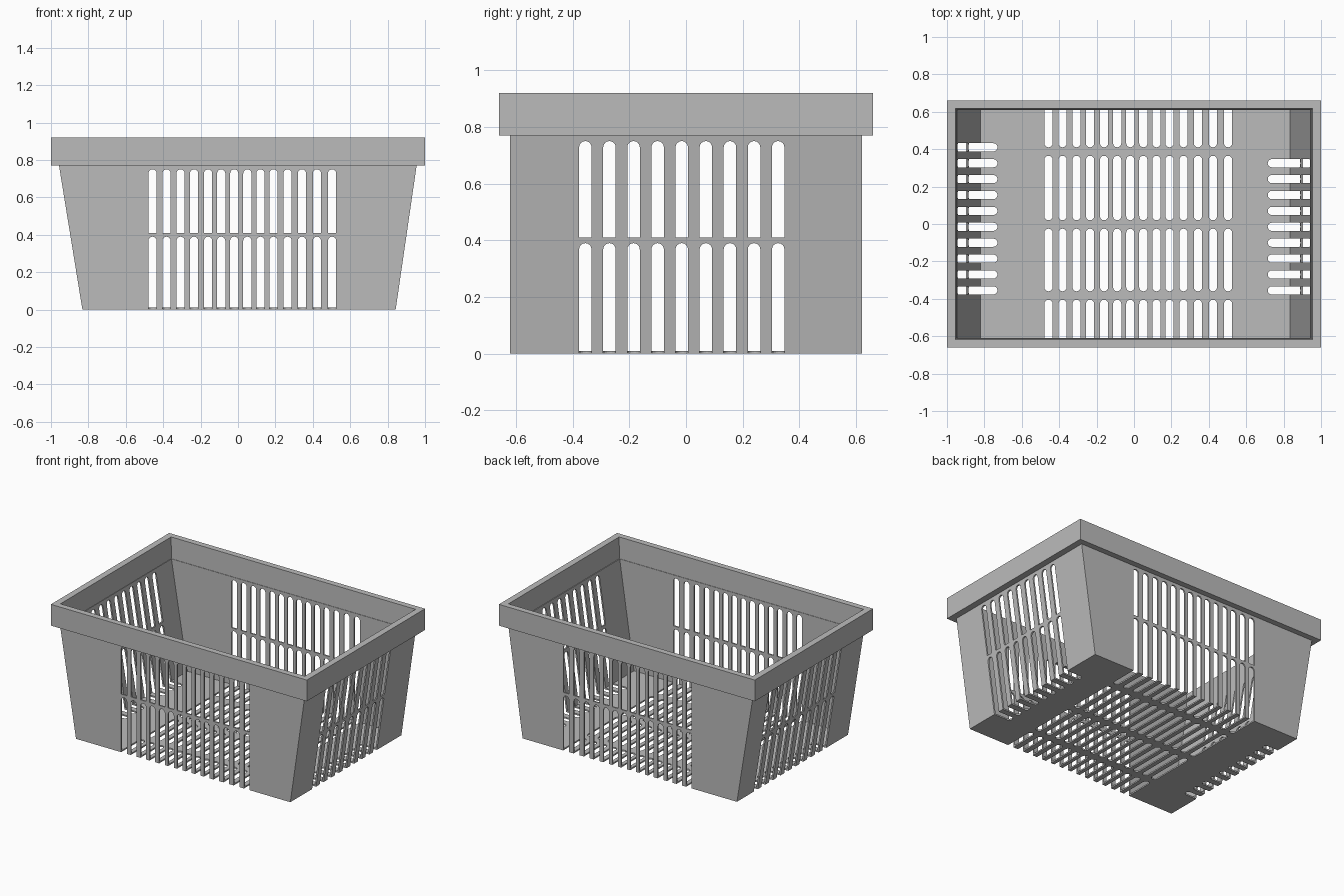
import bpy, bmesh, math
from mathutils import Vector

if "Cube" in bpy.data.objects:
    bpy.data.objects.remove(bpy.data.objects["Cube"])

grey = bpy.data.materials.new("grey plastic")
grey.use_nodes = True
grey.diffuse_color = (0.5, 0.5, 0.5, 1)
grey.node_tree.nodes["Principled BSDF"].inputs["Base Color"].default_value = (0.5, 0.5, 0.5, 1)

T = 0.01          # wall thickness
TOP = 0.77        # height where the walls meet the rim
SLOT = 0.044      # slot width


def make_object(name, bm):
    bmesh.ops.recalc_face_normals(bm, faces=bm.faces[:])
    mesh = bpy.data.meshes.new(name)
    bm.to_mesh(mesh)
    bm.free()
    mesh.materials.append(grey)
    obj = bpy.data.objects.new(name, mesh)
    bpy.context.collection.objects.link(obj)
    return obj


def loft(name, rings, closed):
    """Skin rectangles given as (x min, x max, half depth, z)."""
    bm = bmesh.new()
    loops = [[bm.verts.new(p) for p in
              ((a, -d, z), (b, -d, z), (b, d, z), (a, d, z))]
             for a, b, d, z in rings]
    pairs = list(zip(loops, loops[1:]))
    if closed:
        pairs.append((loops[-1], loops[0]))
    else:
        bm.faces.new(loops[0])
        bm.faces.new(loops[-1])
    for low, high in pairs:
        for i in range(4):
            j = (i + 1) % 4
            bm.faces.new((low[i], low[j], high[j], high[i]))
    return make_object(name, bm)


def slot(bm, centre, start, end, place, near, far, round_start=False):
    """Prism of a slot outline; place(u, v, w) maps width, length, depth to space."""
    r = SLOT / 2
    steps = [math.pi * i / 8 for i in range(9)]
    outline = [(centre + r * math.cos(t), end - r + r * math.sin(t)) for t in steps]
    if round_start:
        outline += [(centre - r * math.cos(t), start + r - r * math.sin(t)) for t in steps]
    else:
        outline += [(centre - r, start), (centre + r, start)]
    a, b = ([bm.verts.new(place(u, v, w)) for u, v in outline] for w in (near, far))
    bm.faces.new(a)
    bm.faces.new(b)
    for i in range(len(a)):
        j = (i + 1) % len(a)
        bm.faces.new((a[i], a[j], b[j], b[i]))


def cut(target, name, bm):
    cutter = make_object(name, bm)
    cutter.hide_render = True
    mod = target.modifiers.new(name, "BOOLEAN")
    mod.operation = "DIFFERENCE"
    mod.solver = "EXACT"
    mod.object = cutter
    bpy.context.view_layer.objects.active = target
    bpy.ops.object.modifier_apply(modifier=name)
    bpy.data.objects.remove(cutter)


# Tapered tub and its square rim
tub = loft("basket_tub", [(-0.832, 0.843, 0.62, 0), (-0.957, 0.955, 0.62, TOP),
                          (-0.957 + T, 0.955 - T, 0.62 - T, TOP),
                          (-0.832 + T, 0.843 - T, 0.62 - T, T)], False)
loft("rim", [(-1, 1, 0.66, TOP), (-1, 1, 0.66, 0.92),
             (-0.955, 0.955, 0.618, 0.92), (-0.95, 0.95, 0.613, TOP)], True)

# Slot positions along each side
long_slots = [-0.457, -0.382, -0.307, -0.235, -0.16, -0.09, -0.02,
              0.05, 0.12, 0.19, 0.265, 0.342, 0.422, 0.503]
left_slots = [-0.355 + 0.085 * i for i in range(9)]
right_slots = [-0.355 + 0.085 * i for i in range(10)]
wall_rows = ((0.03, 0.39), (0.41, 0.75))

# Floor slots, running out under the walls
bm = bmesh.new()
for x in long_slots:
    for start, end in ((-0.36, -0.025), (0.02, 0.365)):
        slot(bm, x, start, end, lambda u, v, w: (u, v, w), -0.05, 0.05, True)
    slot(bm, x, -0.7, -0.405, lambda u, v, w: (u, v, w), -0.05, 0.05)
    slot(bm, x, -0.7, -0.41, lambda u, v, w: (u, -v, w), -0.05, 0.05)
for y in left_slots:
    slot(bm, y, -0.9, -0.715, lambda u, v, w: (-v, u, w), -0.05, 0.05)
for y in right_slots:
    slot(bm, y, -0.9, -0.73, lambda u, v, w: (v, u, w), -0.05, 0.05)
cut(tub, "floor_cutter", bm)

# Front and back wall slots
bm = bmesh.new()
for x in long_slots:
    for start, end in wall_rows:
        slot(bm, x, start, end, lambda u, v, w: (u, w, v), -0.8, 0.8)
cut(tub, "long_wall_cutter", bm)

# End wall slots
bm = bmesh.new()
for side, places in ((1, left_slots), (-1, right_slots)):
    for y in places:
        for start, end in wall_rows:
            slot(bm, y, start, end, lambda u, v, w: (side * w, u, v), 0.75, 1.1)
cut(tub, "end_wall_cutter", bm)
